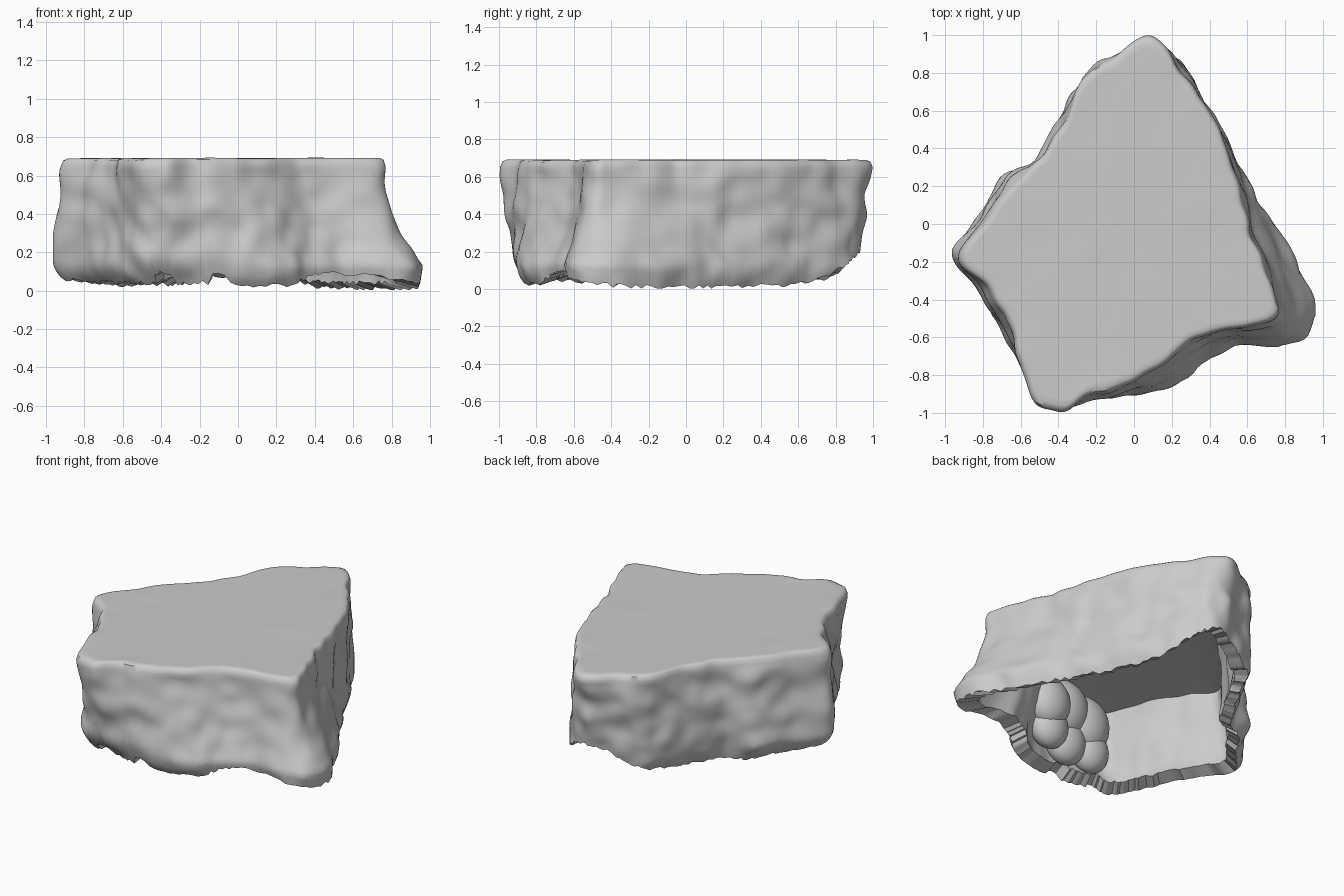
import bpy, bmesh, random
from mathutils import Vector, noise

random.seed(4)
cube = bpy.data.objects.get("Cube")
if cube:
    bpy.data.objects.remove(cube, do_unlink=True)

stone = bpy.data.materials.new("grey stone")
stone.use_nodes = True
GREY = (0.6, 0.6, 0.6, 1)
stone.diffuse_color = GREY
stone.node_tree.nodes["Principled BSDF"].inputs["Base Color"].default_value = GREY

# Outline stations: top x, top y, foot x, foot y, rim height
STATIONS = [
    (.04, 1, .06, .93, .2), (-.08, .91, -.07, .87, .15), (-.22, .82, -.23, .81, .07),
    (-.31, .7, -.3, .71, .04), (-.39, .52, -.41, .52, .03), (-.5, .34, -.53, .34, .03),
    (-.6, .23, -.67, .26, .03), (-.74, .06, -.79, .07, .04), (-.9, -.17, -.96, -.16, .06),
    (-.78, -.36, -.81, -.36, .05), (-.66, -.55, -.68, -.6, .04), (-.59, -.8, -.58, -.78, .04),
    (-.51, -.95, -.5, -.88, .04), (-.38, -1.01, -.38, -.9, .04), (-.26, -.93, -.22, -.92, .04),
    (-.05, -.87, .02, -.91, .03), (.12, -.77, .27, -.83, .03), (.27, -.66, .37, -.73, .07),
    (.42, -.58, .54, -.65, .09), (.74, -.5, .88, -.63, .05), (.74, -.38, .97, -.43, .02),
    (.68, -.2, .87, -.22, .01), (.6, 0, .73, .02, .01), (.54, .18, .6, .22, .01),
    (.46, .45, .47, .48, .02), (.35, .65, .36, .68, .04), (.24, .83, .25, .85, .13),
    (.14, .98, .18, .92, .18),
]
SUB = 8


def spline(a, b, c, d, t):
    return (2 * b + (c - a) * t + (2 * a - 5 * b + 4 * c - d) * t * t
            + (3 * b - a - 3 * c + d) * t ** 3) / 2


def resample():
    n = len(STATIONS)
    for i in range(n):
        near = [STATIONS[(i + k) % n] for k in (-1, 0, 1, 2)]
        for j in range(SUB):
            yield [spline(*values, j / SUB) for values in zip(*near)]


columns = list(resample())
# Ragged broken rim, with two chips in the front edge
rims = []
for tx, ty, fx, fy, rim in columns:
    rim += random.uniform(-.012, .012)
    if fy < -.6 and (abs(fx + .4) < .05 or abs(fx + .1) < .05):
        rim += .05
    rims.append(max(rim, .003))


def skin(x, y, z):
    """Push a wall point in or out to make weathered rock."""
    p = Vector((x, y, z))
    bump = .024 * noise.noise(p * 4) + .022 * noise.noise(p * 8)
    out = Vector((x, y, 0)).normalized()
    return p + out * bump


def wall_point(column, z):
    """The wall flares late at the right corner and early elsewhere; its foot curls under."""
    tx, ty, fx, fy, rim = column
    power = .7 + .9 * min(max(fx - fy, -.3), 1.4)
    s = min(max((.66 - z) / .53, 0), 1) ** power
    curl = 1 - (.085 - .05 * fx) * (max(0, .15 - z) / .15) ** 2
    return skin((tx + (fx - tx) * s) * curl, (ty + (fy - ty) * s) * curl, z)


def ring_scaled(ring, factor, z):
    return [Vector((p.x * factor, p.y * factor, z + .004 * noise.noise(p * factor * 5)))
            for p in ring]


# Rings run from the top centre, down the outside, and up the hollow inside
shoulder = [wall_point(c, .65) for c in columns]
rings = [ring_scaled(shoulder, f, .69) for f in (.1, .3, .5, .7, .85, .93, .965)]
rings.append(ring_scaled(shoulder, .988, .68))
ROWS = 24
for row in range(ROWS + 1):
    t = row / ROWS
    rings.append([wall_point(c, .65 + (r - .65) * t) for c, r in zip(columns, rims)])
INNER = 8
for row in range(INNER + 1):
    t = row / INNER
    ring = []
    for c, r in zip(columns, rims):
        low = r + .03
        p = wall_point(c, low + (.57 - low) * t)
        f = .87 - .03 * t
        ring.append(Vector((p.x * f, p.y * f, p.z)))
    rings.append(ring)
ceiling = rings[-1]
rings += [ring_scaled(ceiling, f, .58) for f in (.9, .6, .3, .1)]


def finish(bm, name, angle):
    bmesh.ops.recalc_face_normals(bm, faces=bm.faces)
    mesh = bpy.data.meshes.new(name)
    bm.to_mesh(mesh)
    bm.free()
    mesh.materials.append(stone)
    obj = bpy.data.objects.new(name, mesh)
    bpy.context.collection.objects.link(obj)
    bpy.ops.object.select_all(action='DESELECT')
    obj.select_set(True)
    bpy.context.view_layer.objects.active = obj
    bpy.ops.object.shade_smooth_by_angle(angle=angle)


# Rock shell
bm = bmesh.new()
grid = [[bm.verts.new(p) for p in ring] for ring in rings]
count = len(columns)
for upper, lower in zip(grid, grid[1:]):
    for i in range(count):
        k = (i + 1) % count
        bm.faces.new((upper[i], lower[i], lower[k], upper[k]))
bm.faces.new(grid[0])
bm.faces.new(grid[-1])
finish(bm, "rock_shell", .8)

# Flattened lumps bulging from the inside of the front wall
bm = bmesh.new()
for x, y, z, radius in ((.13, -.65, .38, .15), (-.04, -.71, .42, .17), (-.22, -.73, .38, .17),
                        (-.08, -.74, .22, .14), (-.27, -.74, .22, .13), (.09, -.69, .24, .13)):
    made = bmesh.ops.create_icosphere(bm, subdivisions=3, radius=radius)
    bmesh.ops.scale(bm, verts=made["verts"], vec=(1, .75, 1.1))
    bmesh.ops.translate(bm, verts=made["verts"], vec=(x, y, z))
finish(bm, "inner_lumps", .8)
